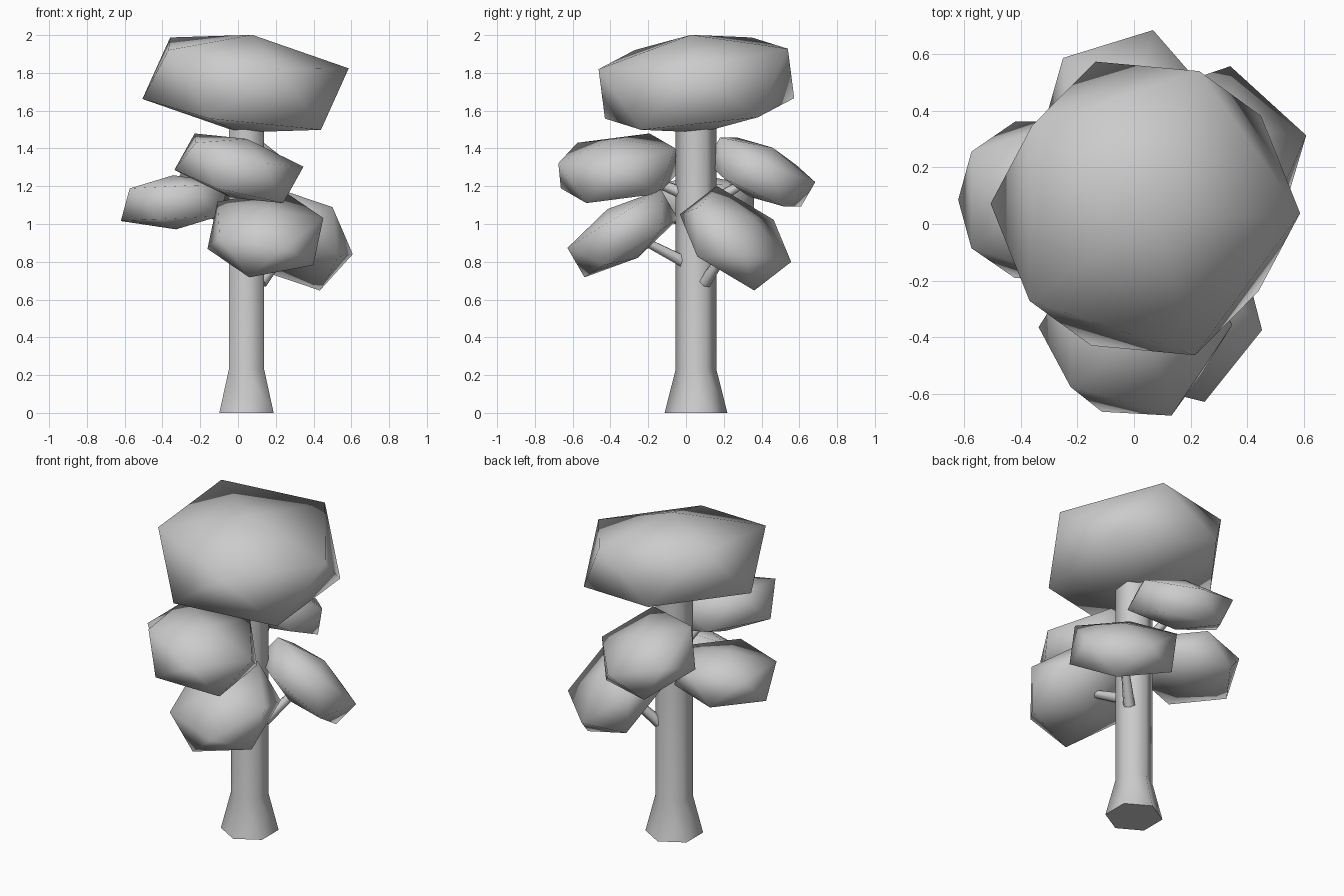
import bpy, bmesh, math
from mathutils import Vector, Matrix

cube = bpy.data.objects.get("Cube")
if cube:
    bpy.data.objects.remove(cube)

GREY = (0.6, 0.6, 0.6, 1)
mat = bpy.data.materials.new("soft_grey")
mat.use_nodes = True
mat.diffuse_color = GREY
mat.node_tree.nodes["Principled BSDF"].inputs["Base Color"].default_value = GREY


def finish(name, bm, angle):
    """Turn a bmesh into a smooth-shaded object."""
    bmesh.ops.recalc_face_normals(bm, faces=bm.faces)
    me = bpy.data.meshes.new(name)
    bm.to_mesh(me)
    bm.free()
    me.materials.append(mat)
    ob = bpy.data.objects.new(name, me)
    bpy.context.collection.objects.link(ob)
    bpy.ops.object.select_all(action='DESELECT')
    ob.select_set(True)
    bpy.context.view_layer.objects.active = ob
    bpy.ops.object.shade_smooth_by_angle(angle=math.radians(angle))


def frame(center, normal, side):
    """Matrix whose z is the normal and whose x leans towards side."""
    n = Vector(normal).normalized()
    u = Vector(side)
    u = (u - n * u.dot(n)).normalized()
    m = Matrix((u, n.cross(u), n)).transposed().to_4x4()
    m.translation = center
    return m


def leaf_clump(name, center, radius, normal, side):
    """Flattened icosahedron: wide rings with shallow poles."""
    bm = bmesh.new()
    bmesh.ops.create_icosphere(bm, subdivisions=1, radius=1)
    for v in bm.verts:
        if abs(v.co.z) > 0.9:
            v.co = (0, 0, math.copysign(0.495, v.co.z))
        else:
            flat = Vector((v.co.x, v.co.y, 0)).normalized()
            v.co = flat + Vector((0, 0, math.copysign(0.293, v.co.z)))
    bmesh.ops.transform(bm, verts=bm.verts,
                        matrix=frame(center, normal, side) @ Matrix.Scale(radius, 4))
    finish(name, bm, 180)


def branch(name, start, end):
    """Short tapered limb from the trunk into a clump."""
    a, b = Vector(start), Vector(end)
    bm = bmesh.new()
    bmesh.ops.create_cone(bm, cap_ends=True, segments=6, radius1=0.035,
                          radius2=0.02, depth=(b - a).length)
    bmesh.ops.transform(bm, verts=bm.verts,
                        matrix=frame((a + b) / 2, b - a, (0.1, 0.2, 1)))
    finish(name, bm, 80)


# Trunk: hexagonal column with a flared foot
bm = bmesh.new()
rings = []
for z, r in ((0, 0.166), (0.23, 0.108), (1.58, 0.108)):
    rings.append([bm.verts.new((0.045 + r * math.sin(i * math.pi / 3),
                                0.053 + r * math.cos(i * math.pi / 3), z))
                  for i in range(6)])
for low, high in zip(rings, rings[1:]):
    for i in range(6):
        j = (i + 1) % 6
        bm.faces.new((low[i], low[j], high[j], high[i]))
bm.faces.new(rings[0])
bm.faces.new(rings[-1])
finish("trunk", bm, 80)

# Foliage: name, centre, ring radius, axis, direction of one ring corner
leaf_clump("crown", (0.04, 0.055, 1.743), 0.53, (0.137, -0.11, 1), (1, 0, -0.137))
leaf_clump("front_upper_leaves", (0.005, -0.36, 1.295), 0.328, (0.27, -0.125, 1), (1, 0.05, -0.27))
leaf_clump("front_lower_leaves", (0.145, -0.335, 0.95), 0.307, (0, -0.53, 0.85), (1, 0, 0.06))
leaf_clump("left_leaves", (0.30, 0.262, 0.925), 0.31, (0.40, 0.56, 0.72), (0.86, -0.02, -0.51))
leaf_clump("back_leaves", (-0.015, 0.395, 1.275), 0.293, (0.12, 0.43, 0.9), (1, 0, -0.15))
leaf_clump("right_leaves", (-0.335, 0.085, 1.115), 0.29, (-0.05, 0, 1), (1, 0, 0.05))

# Branches
branch("front_upper_branch", (0.04, -0.01, 1.16), (0.01, -0.30, 1.28))
branch("front_lower_branch", (0.07, -0.01, 0.80), (0.14, -0.30, 0.95))
branch("left_branch", (0.12, 0.10, 0.69), (0.28, 0.24, 0.90))
branch("back_branch", (0.04, 0.11, 1.10), (-0.01, 0.36, 1.25))
branch("right_branch", (-0.01, 0.06, 1.02), (-0.30, 0.085, 1.10))
